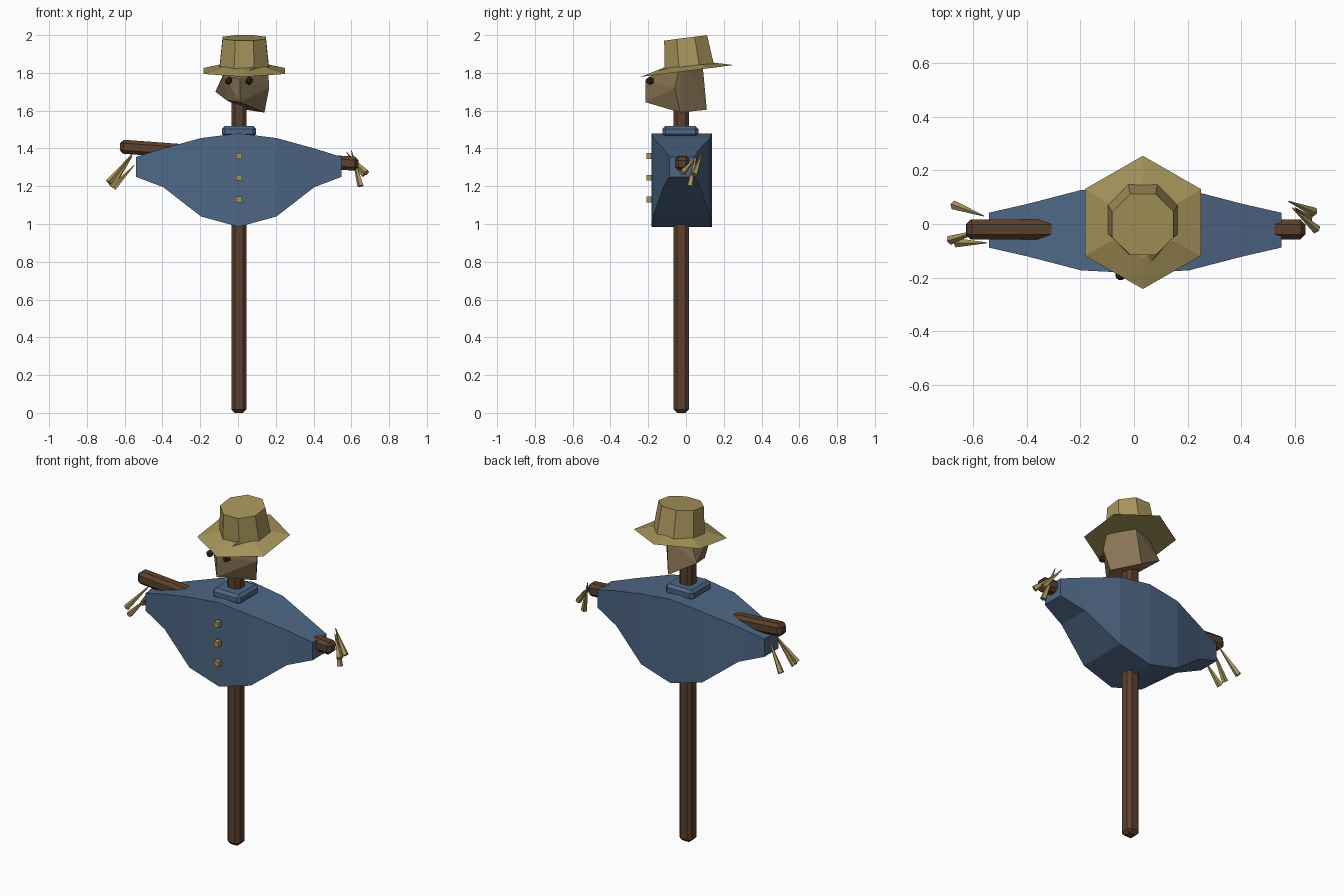
import bpy, bmesh, math
from mathutils import Vector, Matrix

cube = bpy.data.objects.get("Cube")
if cube:
    bpy.data.objects.remove(cube, do_unlink=True)


def material(name, rgb):
    m = bpy.data.materials.new(name)
    m.use_nodes = True
    m.diffuse_color = (*rgb, 1)
    node = next(n for n in m.node_tree.nodes if n.type == 'BSDF_PRINCIPLED')
    node.inputs["Base Color"].default_value = (*rgb, 1)
    node.inputs["Roughness"].default_value = 0.9
    return m


wood = material("brown wood", (0.105, 0.052, 0.026))
cloth = material("blue cloth", (0.075, 0.135, 0.235))
straw = material("straw", (0.39, 0.30, 0.105))
burlap = material("burlap", (0.25, 0.175, 0.09))
dark = material("dark brown", (0.04, 0.022, 0.012))


def finish(bm, name, mat):
    bmesh.ops.recalc_face_normals(bm, faces=bm.faces)
    me = bpy.data.meshes.new(name)
    bm.to_mesh(me)
    bm.free()
    me.materials.append(mat)
    ob = bpy.data.objects.new(name, me)
    bpy.context.scene.collection.objects.link(ob)
    return ob


def box(name, mat, center, size, bevel=0, tilt=0):
    bm = bmesh.new()
    bmesh.ops.create_cube(bm, size=1, matrix=Matrix.Diagonal((*size, 1)))
    if bevel:
        bmesh.ops.bevel(bm, geom=bm.edges[:], offset=bevel, segments=1, affect='EDGES')
    bm.transform(Matrix.Translation(center) @ Matrix.Rotation(tilt, 4, 'Y'))
    return finish(bm, name, mat)


def cone(name, mat, sides, r1, r2, depth, matrix):
    # Base sits on the local origin
    bm = bmesh.new()
    bmesh.ops.create_cone(bm, cap_ends=True, segments=sides, radius1=r1, radius2=r2,
                          depth=depth, matrix=matrix @ Matrix.Translation((0, 0, depth / 2)))
    return finish(bm, name, mat)


# Wooden post and tilted crossbeam
box("post", wood, (0.005, -0.025, 0.86), (0.08, 0.08, 1.72), 0.018)
box("crossbeam", wood, (0.006, -0.02, 1.364), (1.265, 0.074, 0.074), 0.018, math.radians(4.2))

# Shirt: rectangular sections along x (x, half depth, bottom, top)
half = [(0.2, 0.15, 1.04, 1.455), (0.4, 0.098, 1.195, 1.40), (0.545, 0.065, 1.25, 1.355)]
sections = [(-x, d, b, t) for x, d, b, t in reversed(half)] + [(0, 0.16, 0.985, 1.48)] + half
bm = bmesh.new()
rings = []
for x, d, b, t in sections:
    corners = [(-d, b), (d, b), (d, t), (-d, t)]
    rings.append([bm.verts.new((x + 0.004, y - 0.023, z)) for y, z in corners])
for r, s in zip(rings, rings[1:]):
    for i in range(4):
        j = (i + 1) % 4
        bm.faces.new((r[i], r[j], s[j], s[i]))
bm.faces.new(rings[0])
bm.faces.new(rings[-1])
finish(bm, "shirt", cloth)

# Collar and buttons
box("collar", cloth, (0.005, -0.03, 1.49), (0.18, 0.19, 0.06), 0.016)
for i, z in enumerate((1.36, 1.245, 1.13)):
    box(f"button_{i + 1}", straw, (0.005, -0.196, z), (0.03, 0.028, 0.03))

# Lumpy faceted head
lumps = [(0.155, -0.02, 1.895), (0.01, -0.215, 1.765), (0.01, -0.215, 1.645),
         (-0.12, 0.07, 1.70), (-0.075, -0.13, 1.79), (-0.06, -0.09, 1.655),
         (0.14, -0.03, 1.59), (0.04, 0.11, 1.605), (0.165, -0.06, 1.72),
         (0.06, 0.09, 1.82), (-0.06, 0.05, 1.83)]
bm = bmesh.new()
for p in lumps:
    bm.verts.new(p)
bmesh.ops.convex_hull(bm, input=bm.verts[:])
finish(bm, "head", burlap)

# Eyes
for side, x in (("right", -0.05), ("left", 0.06)):
    bm = bmesh.new()
    bmesh.ops.create_icosphere(bm, subdivisions=1, radius=0.022,
                               matrix=Matrix.Translation((x, -0.19, 1.758)))
    finish(bm, f"{side}_eye", dark)

# Hat, tipped forward
hat = Matrix.Translation((0.033, 0.006, 1.81)) @ Matrix.Rotation(math.radians(7.2), 4, 'X')
cone("hat_brim", straw, 6, 0.25, 0.13, 0.03, hat)
crown = hat @ Matrix.Translation((0, 0.014, 0.012)) @ Matrix.Rotation(math.pi / 8, 4, 'Z')
cone("hat_crown", straw, 8, 0.142, 0.124, 0.163, crown)

# Straw hands: each strand runs from a thin tip to a wide end
strands = {
    "right": [((-0.56, 0.03, 1.36), (-0.67, 0.07, 1.20)),
              ((-0.56, -0.02, 1.37), (-0.685, -0.06, 1.22)),
              ((-0.55, -0.07, 1.31), (-0.66, -0.07, 1.19))],
    "left": [((0.575, 0.085, 1.38), (0.67, 0.045, 1.26)),
             ((0.59, 0.06, 1.36), (0.68, -0.02, 1.27)),
             ((0.60, 0.06, 1.39), (0.65, 0.02, 1.20))],
}
for side, pairs in strands.items():
    for i, (tip, end) in enumerate(pairs):
        axis = Vector(tip) - Vector(end)
        turn = axis.to_track_quat('Z', 'Y').to_matrix().to_4x4()
        cone(f"{side}_hand_straw_{i + 1}", straw, 5, 0.018, 0.002, axis.length,
             Matrix.Translation(end) @ turn)
